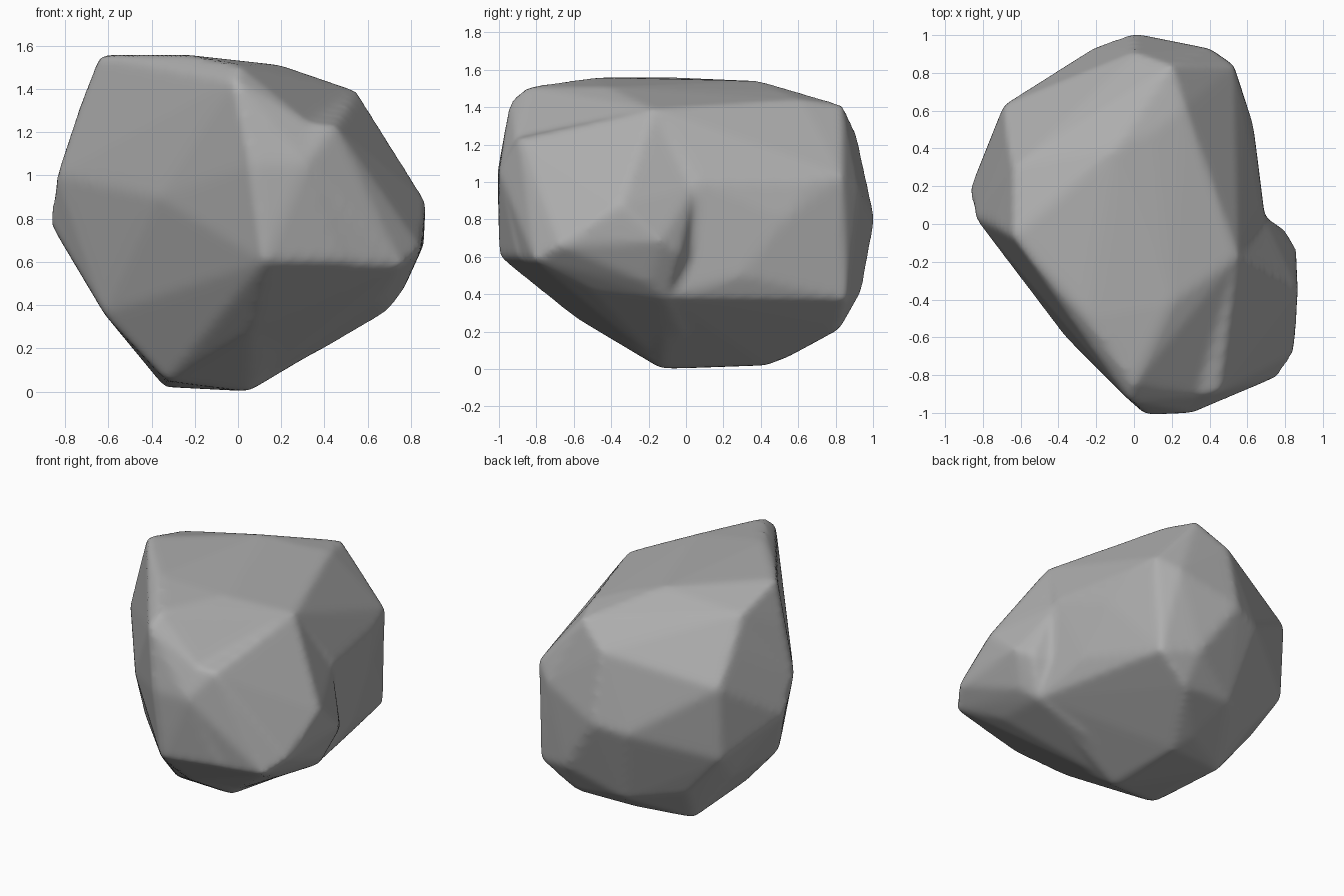
import bpy, bmesh

# Main boulder body: corner points of its chiselled planes
body_pts = [
    # crown
    (-.64, -.07, 1.56), (-.25, -.5, 1.56), (0, -.85, 1.51), (-.02, -.94, 1.44),
    (-.64, .3, 1.46), (-.1, .4, 1.54), (.11, .49, 1.49), (.27, .62, 1.44),
    (.2, .84, 1.41), (.2, -.42, 1.51), (.26, -.18, 1.48), (.55, -.17, 1.39),
    # front
    (.06, -1.01, 1.05), (.31, -1.0, 1.05), (.33, -.91, 1.24), (.12, -1.0, .6),
    (-.37, -.59, .9), (-.15, -.56, .43), (-.34, -.47, .55), (.5, -.9, .6),
    # left
    (-.84, .03, 1.0), (-.87, .18, .78), (-.62, -.12, .36), (-.74, .0, 1.3),
    (-.67, .45, 1.28), (-.69, .63, 1.08), (-.69, .6, .58), (-.62, .38, .37),
    # back
    (0, 1.01, .8), (0, .91, 1.26), (-.2, .94, .75), (.4, .93, .95), (.53, .84, 1.03),
    (.5, .86, .37), (.27, .82, .21), (.25, .94, .42), (-.1, .8, .24), (-.45, .62, .3),
    # right
    (.69, .06, 1.0), (.63, .53, .8), (.66, .3, .5), (.58, .66, 1.0), (.69, -.1, .38),
    # base
    (.05, -.13, 0), (.04, .43, .02), (-.34, .4, .02), (-.33, -.2, .05),
    (0, .56, .07), (.06, -.6, .28),
]

# Bulge at the front right, leaving a notch where it meets the body
bulge_pts = [
    (.87, -.35, .88), (.86, -.13, .68), (.8, -.03, .62), (.68, .05, .98),
    (.67, .03, .6), (.85, -.68, .66), (.76, -.81, .58), (.76, -.2, .46), (.69, -.1, .37),
    (.55, -.17, 1.39), (.45, -.89, 1.23), (.33, -.91, 1.24), (.31, -1.0, 1.05),
    (.12, -1.0, .6), (.2, -.98, .62), (.06, -.6, .28), (.4, -.02, .2),
    (.05, -.13, .02), (0, -.2, 1.0), (.65, -.5, .42),
]


def add_hull(bm, pts):
    part = bmesh.new()
    for p in pts:
        part.verts.new(p)
    res = bmesh.ops.convex_hull(part, input=part.verts)
    spare = [g for g in set(res["geom_interior"] + res["geom_unused"])
             if isinstance(g, bmesh.types.BMVert)]
    bmesh.ops.delete(part, geom=spare, context='VERTS')
    bmesh.ops.recalc_face_normals(part, faces=part.faces)
    tmp = bpy.data.meshes.new("hull")
    part.to_mesh(tmp)
    part.free()
    bm.from_mesh(tmp)
    bpy.data.meshes.remove(tmp)


bm = bmesh.new()
add_hull(bm, body_pts)
add_hull(bm, bulge_pts)
mesh = bpy.data.meshes.new("boulder")
bm.to_mesh(mesh)
bm.free()
rock = bpy.data.objects.new("boulder", mesh)
bpy.context.collection.objects.link(rock)

# Stone colour
stone = bpy.data.materials.new("grey stone")
stone.diffuse_color = (.42, .42, .42, 1)
mesh.materials.append(stone)

# Fuse both lumps and wear down the edges
fuse = rock.modifiers.new("fuse", 'REMESH')
fuse.mode = 'VOXEL'
fuse.voxel_size = .022
fuse.use_smooth_shade = True
wear = rock.modifiers.new("wear", 'SMOOTH')
wear.factor = .5
wear.iterations = 10
